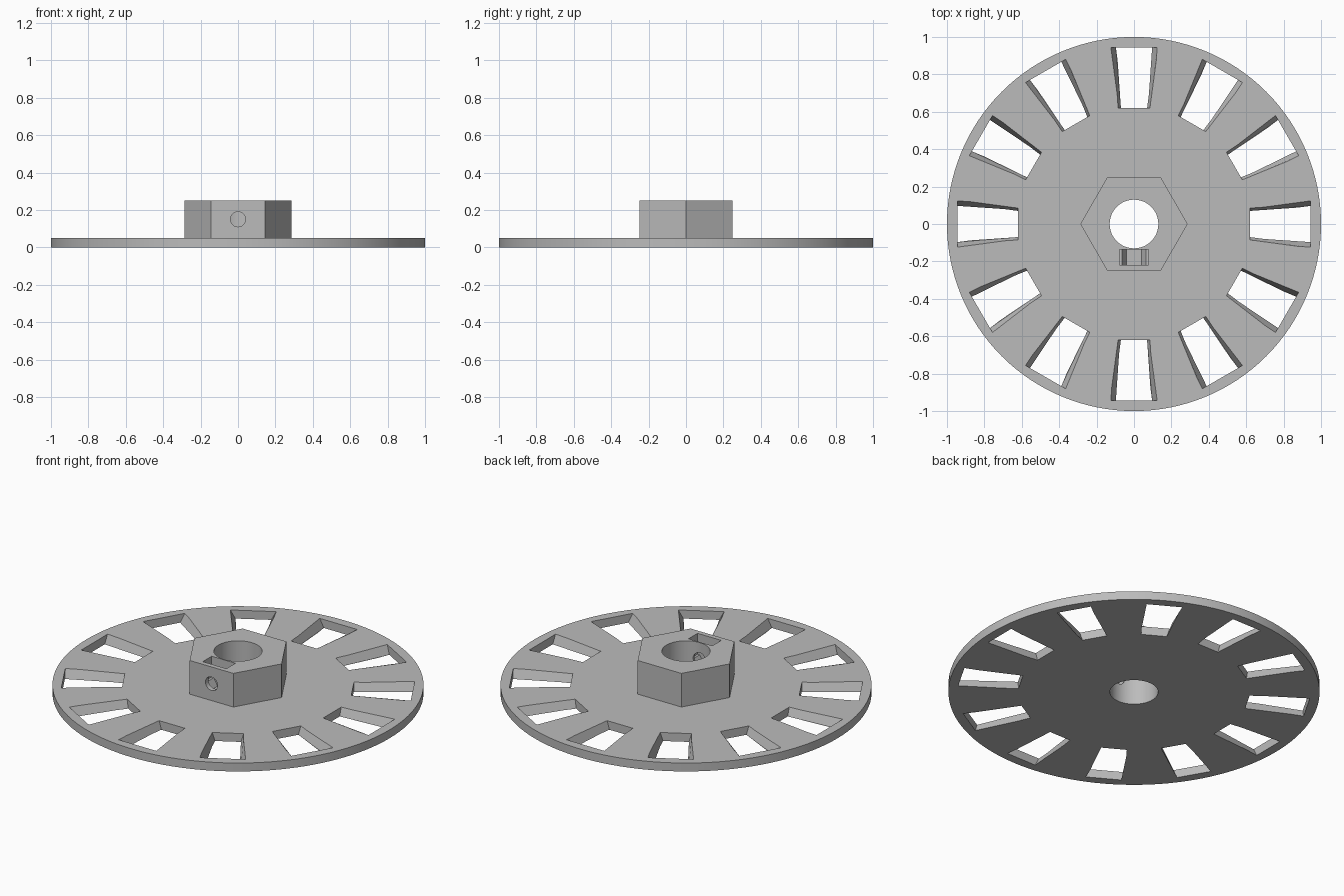
import bpy
import bmesh
from math import pi, cos, sin, radians
from mathutils import Matrix

cube = bpy.data.objects.get("Cube")
if cube:
    bpy.data.objects.remove(cube, do_unlink=True)

grey = bpy.data.materials.new("plain grey")
grey.use_nodes = True
colour = (0.5, 0.5, 0.5, 1)
grey.diffuse_color = colour
grey.node_tree.nodes["Principled BSDF"].inputs["Base Color"].default_value = colour


def make_object(name, bm):
    bmesh.ops.recalc_face_normals(bm, faces=bm.faces)
    mesh = bpy.data.meshes.new(name)
    bm.to_mesh(mesh)
    bm.free()
    mesh.materials.append(grey)
    obj = bpy.data.objects.new(name, mesh)
    bpy.context.collection.objects.link(obj)
    return obj


def loft(bm, lower, upper):
    """Closed solid between two matching loops of points."""
    a = [bm.verts.new(p) for p in lower]
    b = [bm.verts.new(p) for p in upper]
    bm.faces.new(a[::-1])
    bm.faces.new(b)
    for i in range(len(a)):
        j = (i + 1) % len(a)
        bm.faces.new((a[i], a[j], b[j], b[i]))


def ring(radius, sides):
    return [(radius * cos(2 * pi * i / sides), radius * sin(2 * pi * i / sides))
            for i in range(sides)]


def upright(name, points, z0, z1):
    bm = bmesh.new()
    loft(bm, [(x, y, z0) for x, y in points], [(x, y, z1) for x, y in points])
    return make_object(name, bm)


def crosswise(name, points, y0, y1, z):
    """Solid whose x-z profile is extruded along y."""
    bm = bmesh.new()
    loft(bm, [(x, y0, z + h) for x, h in points], [(x, y1, z + h) for x, h in points])
    return make_object(name, bm)


def combine(body, tool, operation):
    mod = body.modifiers.new(tool.name, "BOOLEAN")
    mod.operation = operation
    mod.solver = "EXACT"
    mod.object = tool
    bpy.context.view_layer.objects.active = body
    bpy.ops.object.modifier_apply(modifier=mod.name)
    bpy.data.objects.remove(tool, do_unlink=True)


THICK, TOP, SCREW_Z = 0.05, 0.25, 0.15

# Round disc with the hexagonal hub on top
wheel = upright("slotted_wheel_with_hub", ring(1.0, 128), 0, THICK)
combine(wheel, upright("hub", ring(0.287, 6), 0.02, TOP), "UNION")

# Twelve radial slots, wider at the top than underneath
IN_R, OUT_R = 0.62, 0.945


def slot_loop(z):
    t = z / THICK
    w_in, w_out = 0.07 + 0.015 * t, 0.097 + 0.027 * t
    return [(IN_R, -w_in, z), (OUT_R, -w_out, z), (OUT_R, w_out, z), (IN_R, w_in, z)]


bm = bmesh.new()
for i in range(12):
    before = len(bm.verts)
    loft(bm, slot_loop(-0.02), slot_loop(0.07))
    bm.verts.ensure_lookup_table()
    bmesh.ops.rotate(bm, verts=bm.verts[before:],
                     matrix=Matrix.Rotation(radians(30 * i), 3, "Z"))
combine(wheel, make_object("slots", bm), "DIFFERENCE")

# Shaft bore
combine(wheel, upright("shaft_bore", ring(0.13, 64), -0.1, 0.4), "DIFFERENCE")

# Nut trap: hexagonal pocket opened to the top by a straight channel
NUT_Y = (-0.22, -0.136)
channel = [(-0.078, -0.024), (0.078, -0.024), (0.078, 0.2), (-0.078, 0.2)]
combine(wheel, crosswise("nut_pocket", ring(0.078, 6), *NUT_Y, SCREW_Z), "DIFFERENCE")
combine(wheel, crosswise("nut_channel", channel, *NUT_Y, SCREW_Z), "DIFFERENCE")

# Set screw hole from the front flat into the bore
combine(wheel, crosswise("screw_hole", ring(0.04, 32), -0.4, 0, SCREW_Z), "DIFFERENCE")

bpy.ops.object.select_all(action="DESELECT")
wheel.select_set(True)
bpy.context.view_layer.objects.active = wheel
bpy.ops.object.shade_smooth_by_angle(angle=radians(25))
